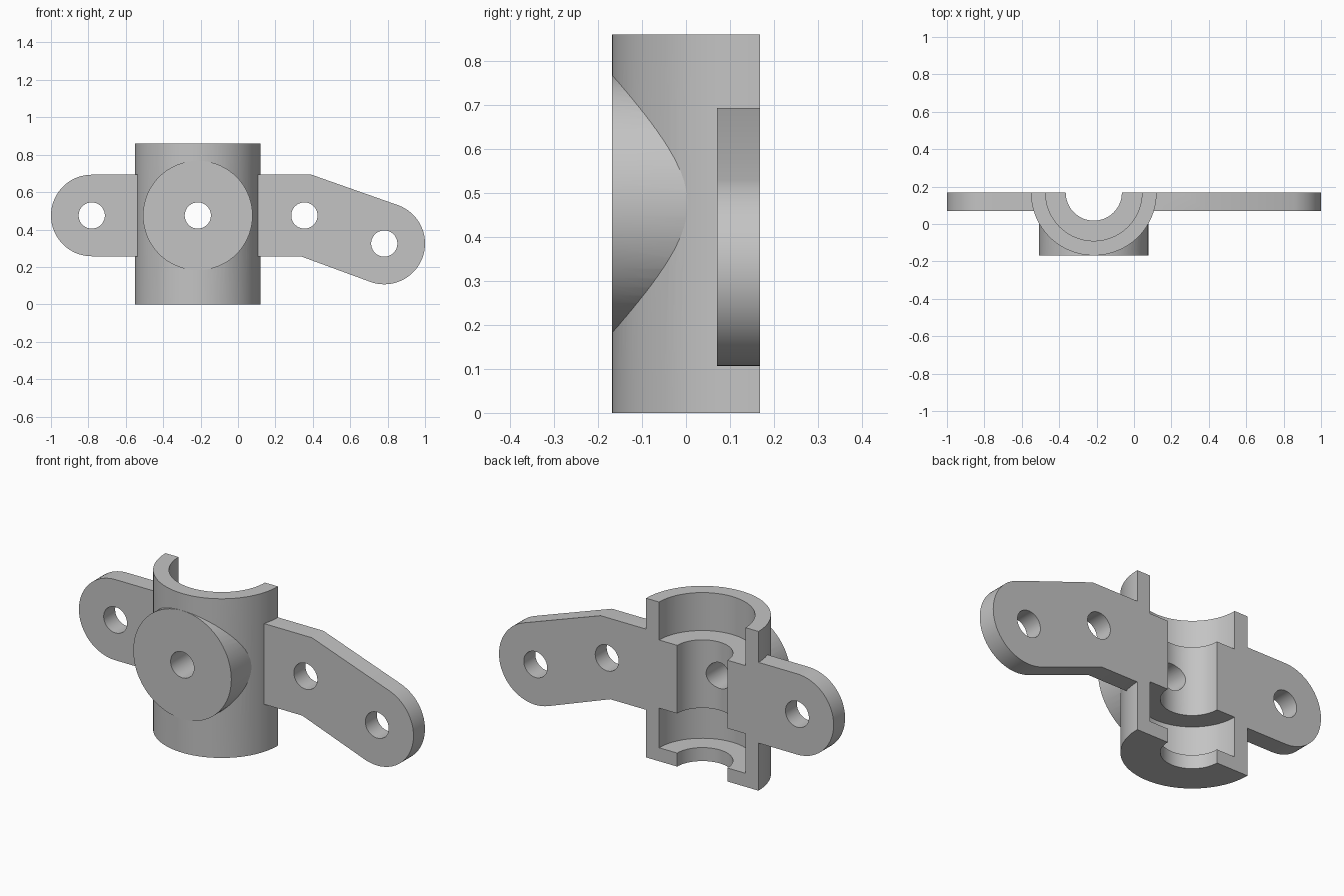
import bpy, bmesh
from math import sin, cos, pi, radians
from mathutils import Matrix

if "Cube" in bpy.data.objects:
    bpy.data.objects.remove(bpy.data.objects["Cube"])

CX, BACK, MID, HEIGHT = -0.215, 0.168, 0.475, 0.86
BARREL_R, SEAT_R, BORE_R = 0.336, 0.258, 0.15
ARM_R, HOLE_R = 0.218, 0.07
LEFT_END, RIGHT_END = (-0.782, MID), (0.782, 0.325)

grey = bpy.data.materials.new("plain grey")
grey.use_nodes = True
grey.diffuse_color = (0.55, 0.55, 0.55, 1)
grey.node_tree.nodes["Principled BSDF"].inputs["Base Color"].default_value = (0.55, 0.55, 0.55, 1)


def finish(name, bm):
    bmesh.ops.recalc_face_normals(bm, faces=bm.faces)
    mesh = bpy.data.meshes.new(name)
    bm.to_mesh(mesh)
    bm.free()
    mesh.materials.append(grey)
    ob = bpy.data.objects.new(name, mesh)
    bpy.context.collection.objects.link(ob)
    return ob


def upright(name, r, z0, z1):
    """Cylinder on the barrel axis."""
    bm = bmesh.new()
    bmesh.ops.create_cone(bm, cap_ends=True, segments=96, radius1=r, radius2=r, depth=z1 - z0,
                          matrix=Matrix.Translation((CX, BACK, (z0 + z1) / 2)))
    return finish(name, bm)


def crosswise(name, x, z, r, y0, y1):
    """Cylinder pointing front to back."""
    bm = bmesh.new()
    bmesh.ops.create_cone(bm, cap_ends=True, segments=72, radius1=r, radius2=r, depth=y1 - y0,
                          matrix=Matrix.Translation((x, (y0 + y1) / 2, z)) @ Matrix.Rotation(pi / 2, 4, 'X'))
    return finish(name, bm)


def arc(centre, start, end, steps=36):
    angles = [radians(start + (end - start) * i / steps) for i in range(steps + 1)]
    return [(centre[0] + ARM_R * cos(a), centre[1] + ARM_R * sin(a)) for a in angles]


def combine(target, other, operation):
    mod = target.modifiers.new(operation.lower(), 'BOOLEAN')
    mod.operation, mod.solver, mod.object = operation, 'EXACT', other
    bpy.context.view_layer.objects.active = target
    bpy.ops.object.modifier_apply(modifier=mod.name)
    bpy.data.objects.remove(other)


# Mounting arms: one bent outline with rounded ends, run through the barrel
outline = arc(LEFT_END, 90, 270) + [(0.335, MID - ARM_R)]
outline += arc(RIGHT_END, -110, 70) + [(0.393, MID + ARM_R)]
bm = bmesh.new()
face = bm.faces.new([bm.verts.new((x, 0.07, z)) for x, z in outline])
solid = bmesh.ops.extrude_face_region(bm, geom=[face])["geom"]
bmesh.ops.translate(bm, vec=(0, 0.2, 0), verts=[v for v in solid if isinstance(v, bmesh.types.BMVert)])
arms = finish("mounting_arms", bm)

# Barrel with the round front boss
body = upright("split_bearing_bracket", BARREL_R, 0, HEIGHT)
combine(body, crosswise("front_boss", CX, MID, 0.293, -BACK - 0.0005, 0.08), 'UNION')
combine(body, arms, 'UNION')

# Through bore, open top seat and enclosed lower groove
for r, z0, z1 in ((BORE_R, -0.1, 1), (SEAT_R, 0.655, 1), (SEAT_R, 0.073, 0.287)):
    combine(body, upright("bore_cutter", r, z0, z1), 'DIFFERENCE')

# Boss hole and arm holes
combine(body, crosswise("hole_cutter", CX, MID, HOLE_R, -0.4, 0.16), 'DIFFERENCE')
for x, z in (LEFT_END, (0.355, MID), RIGHT_END):
    combine(body, crosswise("hole_cutter", x, z, HOLE_R, -0.4, 0.4), 'DIFFERENCE')

# Flat split face at the back
bm = bmesh.new()
bmesh.ops.create_cube(bm, size=1, matrix=Matrix.Translation((0, BACK + 0.5, 0.5)) @ Matrix.Diagonal((3, 1, 2, 1)))
combine(body, finish("split_cutter", bm), 'DIFFERENCE')

bpy.ops.object.select_all(action='DESELECT')
body.select_set(True)
bpy.context.view_layer.objects.active = body
bpy.ops.object.shade_smooth_by_angle(angle=radians(25))
